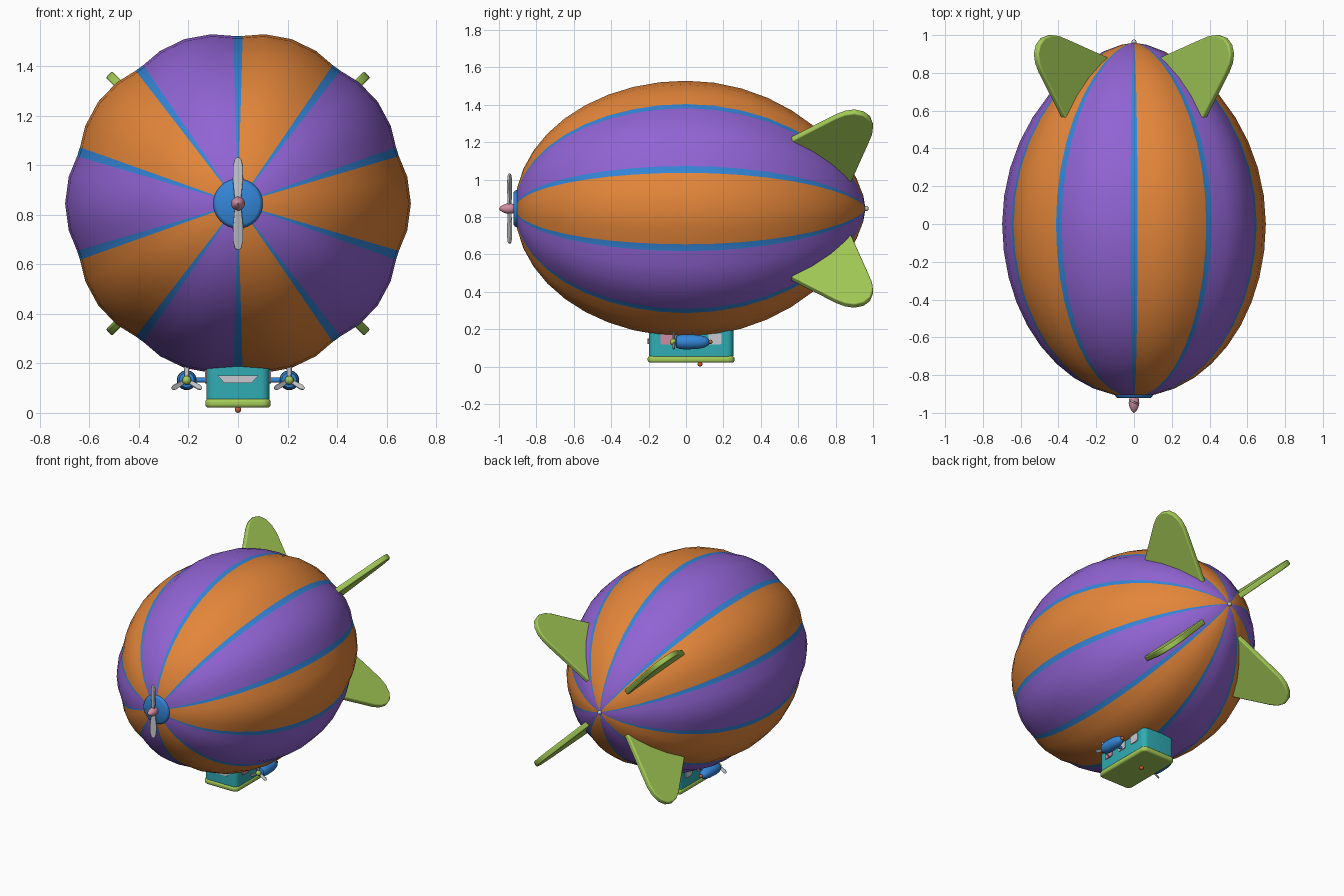
import bpy, bmesh, math
from mathutils import Matrix, Vector

if "Cube" in bpy.data.objects:
    bpy.data.objects.remove(bpy.data.objects["Cube"])

ZC = 0.845  # height of the envelope axis


def material(name, rgb):
    m = bpy.data.materials.new(name)
    lin = [(c / 255 / 12.92) if c < 11 else ((c / 255 + 0.055) / 1.055) ** 2.4 for c in rgb]
    m.diffuse_color = (*lin, 1)
    m.use_nodes = True
    m.node_tree.nodes["Principled BSDF"].inputs["Base Color"].default_value = m.diffuse_color
    return m


PURPLE = material("purple", (145, 100, 212))
ORANGE = material("orange", (228, 134, 58))
BLUE = material("blue", (52, 134, 216))
GREEN = material("leaf green", (165, 204, 88))
TEAL = material("teal", (48, 172, 180))
GREY = material("light grey", (200, 202, 208))
PINK = material("dusty pink", (208, 140, 160))
RED = material("burnt orange", (214, 96, 40))


def finish(name, bm, mats, bevel=0, angle=40):
    bmesh.ops.recalc_face_normals(bm, faces=bm.faces[:])
    me = bpy.data.meshes.new(name)
    bm.to_mesh(me)
    bm.free()
    for m in mats:
        me.materials.append(m)
    ob = bpy.data.objects.new(name, me)
    bpy.context.collection.objects.link(ob)
    bpy.ops.object.select_all(action='DESELECT')
    ob.select_set(True)
    bpy.context.view_layer.objects.active = ob
    bpy.ops.object.shade_smooth_by_angle(angle=math.radians(angle))
    if bevel:
        mod = ob.modifiers.new("bevel", 'BEVEL')
        mod.width, mod.segments, mod.limit_method = bevel, 3, 'ANGLE'
        mod.angle_limit = math.radians(50)
    return ob


def lathe(name, profile, centre, mat, axis='Y', n=24):
    """Revolve (position, radius) pairs around an axis through centre."""
    bm = bmesh.new()
    rings = []
    for p, r in profile:
        ring = []
        for i in range(n):
            a = 2 * math.pi * i / n
            c, s = r * math.cos(a), r * math.sin(a)
            v = (c, p, s) if axis == 'Y' else (p, c, s)
            ring.append(bm.verts.new(Vector(v) + Vector(centre)))
        rings.append(ring)
    for a, b in zip(rings, rings[1:]):
        for i in range(n):
            j = (i + 1) % n
            bm.faces.new((a[i], a[j], b[j], b[i]))
    bm.faces.new(rings[0])
    bm.faces.new(rings[-1])
    return finish(name, bm, [mat])


def prism(name, pts, thick, origin, x_dir, y_dir, mat, bevel=0):
    """Extrude a flat outline symmetrically about its plane."""
    bm = bmesh.new()
    x, y = Vector(x_dir), Vector(y_dir)
    z = x.cross(y)
    o = Vector(origin)
    lo, hi = [[bm.verts.new(o + x * u + y * v + z * h) for u, v in pts]
              for h in (-thick / 2, thick / 2)]
    bm.faces.new(lo)
    bm.faces.new(hi)
    for i in range(len(pts)):
        j = (i + 1) % len(pts)
        bm.faces.new((lo[i], lo[j], hi[j], hi[i]))
    return finish(name, bm, [mat], bevel)


def rounded_rect(hx, hy, r, n=5):
    pts = []
    for k, (sx, sy) in enumerate(((1, 1), (-1, 1), (-1, -1), (1, -1))):
        for i in range(n + 1):
            a = math.pi / 2 * (k + i / n)
            pts.append((sx * (hx - r) + r * math.cos(a), sy * (hy - r) + r * math.sin(a)))
    return pts


def ball(name, centre, r, mat, n=8):
    prof = [(-r * math.cos(math.pi * i / n), max(r * math.sin(math.pi * i / n), r * 0.02))
            for i in range(n + 1)]
    return lathe(name, prof, centre, mat, n=16)


def propeller(name, count, outline, thick, centre):
    pts = outline + [(u, -v) for u, v in reversed(outline)]
    for i in range(count):
        a = math.pi / 2 + 2 * math.pi * i / count
        c, s = math.cos(a), math.sin(a)
        t = math.radians(25)  # blade pitch
        across = (-s * math.cos(t), math.sin(t), c * math.cos(t))
        prism(f"{name}_blade_{i + 1}", pts, thick, centre, (c, 0, s), across, GREY, thick * 0.3)


# Envelope: ten bulging gores with narrow blue seam bands
columns = []  # (angle, radius, material of the strip after it)
for g in range(10):
    start = math.radians(18 + 36 * g)
    band, gore = 0.028, math.radians(36)
    columns.append((start - band, 0.677, 2))
    for t in (0, 0.25, 0.5, 0.75):
        a = start + (band if t == 0 else gore * t)
        columns.append((a, 0.677 + 0.021 * math.sin(math.pi * t), g % 2))
bm = bmesh.new()
N = 20
rings = []
for i in range(1, N):
    y = -math.cos(math.pi * i / N)
    f = (1 - y * y) ** (0.5 if y < 0 else 0.62)
    y *= 0.915 if y < 0 else 0.96
    rings.append([bm.verts.new((r * f * math.cos(a), y, ZC + r * f * math.sin(a)))
                  for a, r, _ in columns])
tips = [bm.verts.new((0, -0.915, ZC)), bm.verts.new((0, 0.96, ZC))]
for j, (_, _, m) in enumerate(columns):
    k = (j + 1) % len(columns)
    faces = [bm.faces.new((a[j], a[k], b[k], b[j])) for a, b in zip(rings, rings[1:])]
    faces.append(bm.faces.new((tips[0], rings[0][k], rings[0][j])))
    faces.append(bm.faces.new((tips[1], rings[-1][j], rings[-1][k])))
    for face in faces:
        face.material_index = m
finish("envelope", bm, [PURPLE, ORANGE, BLUE], angle=60)
ball("tail_cap", (0, 0.963, ZC), 0.014, GREY)

# Four diagonal tail fins
fin = [(0.50, 0.483), (0.565, 0.53), (0.80, 0.70), (0.85, 0.727), (0.90, 0.737), (0.95, 0.722),
       (0.985, 0.685), (1.0, 0.63), (0.995, 0.57), (0.97, 0.488), (0.88, 0.205), (0.85, 0.11)]
for i in range(4):
    a = math.radians(45 + 90 * i)
    prism(f"tail_fin_{i + 1}", fin, 0.036, (0, 0, ZC), (0, 1, 0),
          (math.cos(a), 0, math.sin(a)), GREEN, 0.008)

# Nose: blue boss, two-blade propeller and spinner
lathe("nose_boss", [(-0.86, 0.1), (-0.905, 0.1), (-0.915, 0.096), (-0.922, 0.086), (-0.922, 0.01)],
      (0, 0, ZC), BLUE, n=32)
propeller("nose_propeller", 2, [(0, 0.012), (0.05, 0.017), (0.10, 0.022), (0.15, 0.021),
                                (0.178, 0.014), (0.187, 0.004)], 0.012, (0, -0.943, ZC))
lathe("nose_spinner", [(-0.915, 0.02), (-0.93, 0.027), (-0.95, 0.028), (-0.97, 0.024),
                       (-0.99, 0.013), (-1.0, 0.002)], (0, 0, ZC), PINK)

# Gondola: cabin, floor, windows and drain knob
prism("cabin", rounded_rect(0.127, 0.226, 0.035), 0.16, (0, 0.027, 0.125),
      (1, 0, 0), (0, 1, 0), TEAL, 0.012)
prism("gondola_floor", rounded_rect(0.132, 0.232, 0.035), 0.036, (0, 0.027, 0.039),
      (1, 0, 0), (0, 1, 0), GREEN, 0.013)
prism("windshield", [(-0.082, 0.15), (-0.055, 0.12), (0.055, 0.12), (0.082, 0.15)], 0.009,
      (0, -0.201, 0), (1, 0, 0), (0, 0, 1), GREY)
ball("drain_knob", (0, 0.075, 0.013), 0.013, RED)

for side, s in (("left", -1), ("right", 1)):
    # Side windows
    for label, y, mat in (("front", -0.1, PINK), ("middle", 0.03, GREY), ("rear", 0.155, GREY)):
        prism(f"{side}_{label}_window", rounded_rect(0.036, 0.03, 0.012), 0.009,
              (s * 0.128, y, 0.148), (0, 1, 0), (0, 0, 1), mat)
    # Engine pod with strut, propeller, hub and exhaust
    c = (s * 0.207, 0, 0.132)
    lathe(f"{side}_engine", [(-0.056, 0.018), (-0.052, 0.03), (-0.035, 0.038), (0.0, 0.04),
                             (0.06, 0.038), (0.1, 0.03), (0.122, 0.016), (0.126, 0.005)], c, BLUE)
    lathe(f"{side}_engine_strut", [(-0.05, 0.01), (0.05, 0.01)], (s * 0.15, 0.03, 0.132),
          BLUE, axis='X', n=12)
    propeller(f"{side}_propeller", 3, [(0, 0.006), (0.03, 0.010), (0.058, 0.011), (0.07, 0.005)],
              0.007, (c[0], -0.066, c[2]))
    ball(f"{side}_propeller_hub", (c[0], -0.068, c[2]), 0.018, GREEN)
    ball(f"{side}_exhaust", (c[0], 0.13, c[2]), 0.012, RED)
